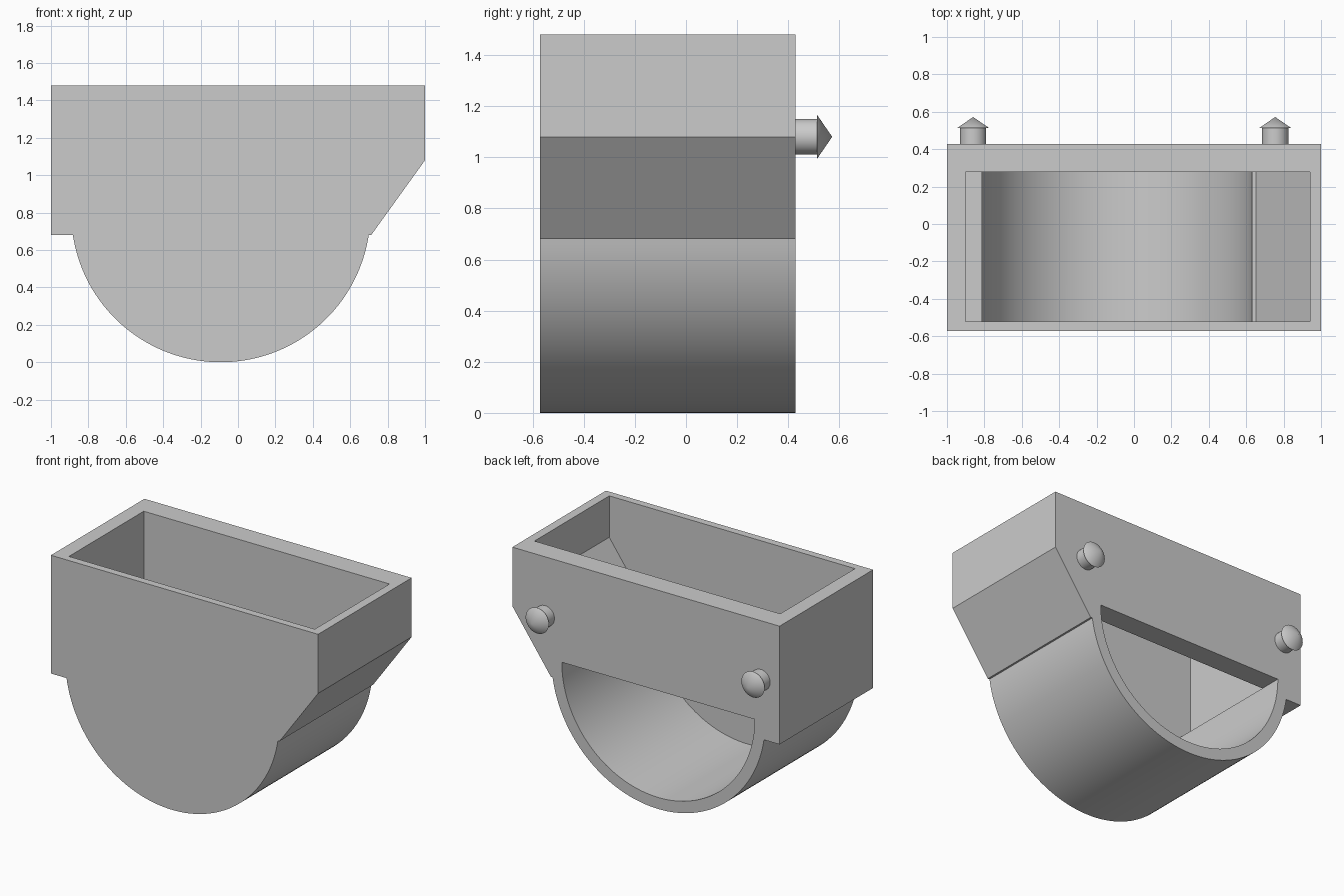
import bpy
import bmesh
from math import cos, sin, pi, asin, radians
from mathutils import Matrix

cube = bpy.data.objects.get("Cube")
if cube:
    bpy.data.objects.remove(cube, do_unlink=True)

FRONT, BACK = -0.572, 0.428          # outer faces of the body
CAVITY_FRONT, CAVITY_BACK = -0.522, 0.278
CX, CZ = -0.092, 0.80                # axis of the round trough
R_OUT, R_IN = 0.80, 0.722
STEP_Z, TOP_Z = 0.68, 1.48

grey = bpy.data.materials.new("light grey")
grey.use_nodes = True
colour = (0.6, 0.6, 0.6, 1)
grey.diffuse_color = colour
grey.node_tree.nodes["Principled BSDF"].inputs["Base Color"].default_value = colour


def add_object(name, bm):
    bmesh.ops.recalc_face_normals(bm, faces=bm.faces)
    mesh = bpy.data.meshes.new(name)
    bm.to_mesh(mesh)
    bm.free()
    mesh.materials.append(grey)
    obj = bpy.data.objects.new(name, mesh)
    bpy.context.collection.objects.link(obj)
    return obj


def prism(name, profile, y0, y1):
    """Extrude an x-z profile from y0 to y1."""
    bm = bmesh.new()
    face = bm.faces.new([bm.verts.new((x, y0, z)) for x, z in profile])
    result = bmesh.ops.extrude_face_region(bm, geom=[face])
    verts = [v for v in result["geom"] if isinstance(v, bmesh.types.BMVert)]
    bmesh.ops.translate(bm, verts=verts, vec=(0, y1 - y0, 0))
    return add_object(name, bm)


def lower_arc(radius, dip, steps=72):
    """Arc from left to right under the axis, starting dip radians below it."""
    angles = [pi + dip + (pi - 2 * dip) * i / steps for i in range(steps + 1)]
    return [(CX + radius * cos(a), CZ + radius * sin(a)) for a in angles]


def smooth(obj):
    bpy.ops.object.select_all(action="DESELECT")
    obj.select_set(True)
    bpy.context.view_layer.objects.active = obj
    bpy.ops.object.shade_smooth_by_angle(angle=radians(30))


# Body: box with one sloped corner on a round trough
outline = lower_arc(R_OUT, asin((CZ - STEP_Z) / R_OUT))
outline += [(0.712, STEP_Z), (1, 1.08), (1, TOP_Z), (-1, TOP_Z), (-1, STEP_Z)]
body = prism("hopper_body", outline, FRONT, BACK)

# Cavities: open-topped hopper, then half-round outlet through the back
hopper = prism("hopper_cutter",
               [(-0.9, CZ), (0.652, CZ), (0.94, 1.20), (0.94, 1.7), (-0.9, 1.7)],
               CAVITY_FRONT, CAVITY_BACK)
outlet = prism("outlet_cutter", lower_arc(R_IN, 0), CAVITY_FRONT, BACK + 0.2)
bpy.context.view_layer.objects.active = body
for cutter in (hopper, outlet):
    mod = body.modifiers.new(cutter.name, "BOOLEAN")
    mod.operation = "DIFFERENCE"
    mod.solver = "EXACT"
    mod.object = cutter
    bpy.ops.object.modifier_apply(modifier=mod.name)
    bpy.data.objects.remove(cutter, do_unlink=True)
smooth(body)

# Mounting pegs: round shank with a wider conical tip
for name, x in (("right_peg", -0.86), ("left_peg", 0.755)):
    bm = bmesh.new()
    for r1, r2, y0, y1 in ((0.07, 0.07, BACK - 0.02, 0.512), (0.087, 0, 0.512, 0.572)):
        place = Matrix.Translation((x, (y0 + y1) / 2, 1.08)) @ Matrix.Rotation(-pi / 2, 4, "X")
        bmesh.ops.create_cone(bm, cap_ends=True, segments=48, radius1=r1,
                              radius2=r2, depth=y1 - y0, matrix=place)
    smooth(add_object(name, bm))
